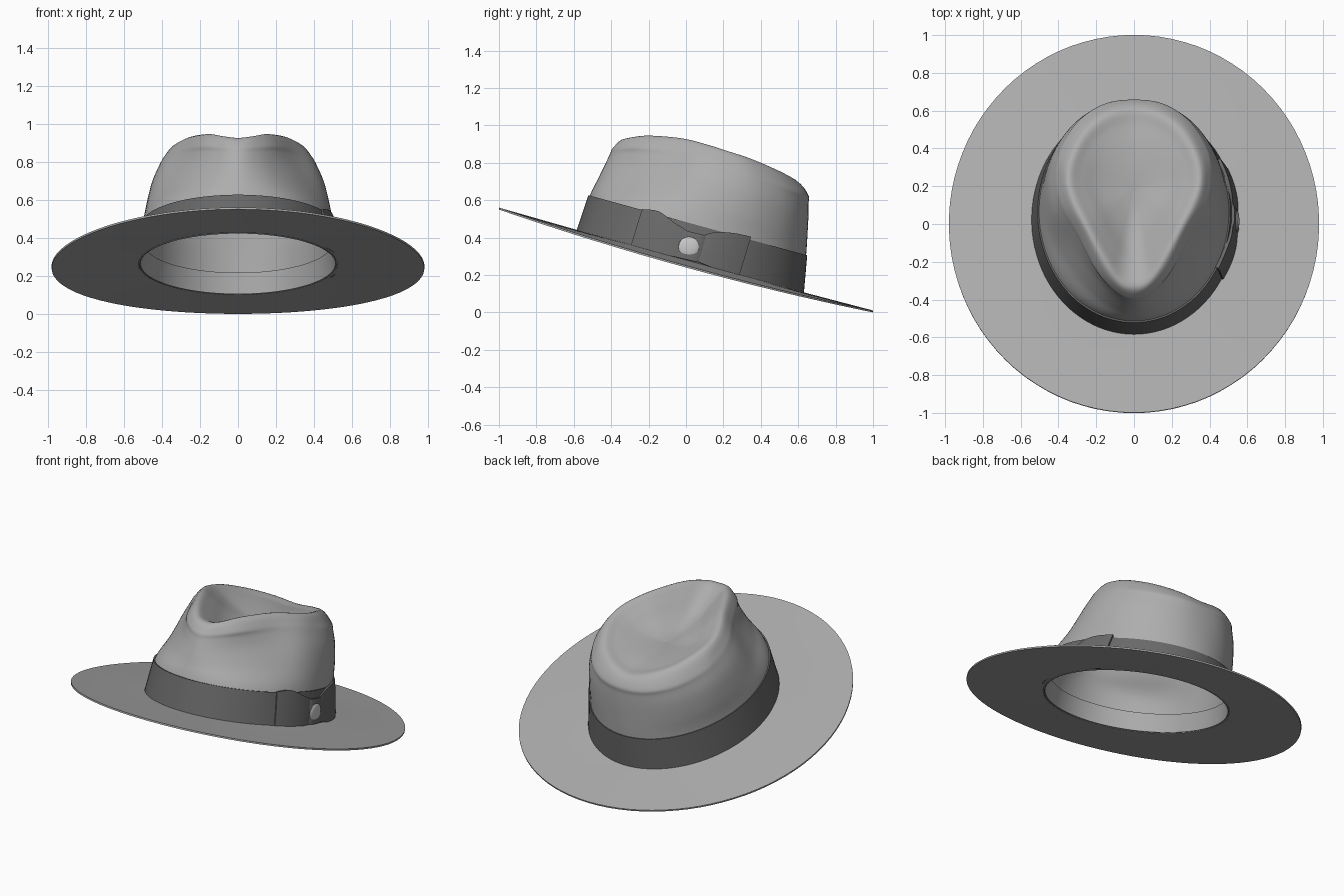
import bpy, math
from mathutils import Vector

if "Cube" in bpy.data.objects:
    bpy.data.objects.remove(bpy.data.objects["Cube"])

SLOPE = 0.275  # backward tilt of the whole hat


def grey(name, g):
    m = bpy.data.materials.new(name)
    m.diffuse_color = (g, g, g, 1)
    m.use_nodes = True
    m.node_tree.nodes["Principled BSDF"].inputs["Base Color"].default_value = m.diffuse_color
    return m


FELT, RIBBON = grey("felt", 0.42), grey("ribbon", 0.14)


def spline(p, n, closed):
    """Catmull-Rom through the points p, n steps per span."""
    m, out = len(p), []
    for i in range(m if closed else m - 1):
        if closed:
            a, b, c, d = p[i - 1], p[i], p[(i + 1) % m], p[(i + 2) % m]
        else:
            a, b, c, d = p[max(i - 1, 0)], p[i], p[i + 1], p[min(i + 2, m - 1)]
        for s in range(n):
            t = s / n
            out.append(b + (c - a) * (0.5 * t) + (a - b * 2.5 + c * 2 - d * 0.5) * t * t
                       + (b * 1.5 - a * 0.5 - c * 1.5 + d * 0.5) * t ** 3)
    return out if closed else out + [p[-1].copy()]


def oval(rx, y0, y1, h):
    """Half oval (front to back) lying in the tilted plane at height h."""
    out = []
    for i in range(10):
        a = math.radians(20 * i)
        y = (y0 + y1) / 2 - (y1 - y0) / 2 * math.cos(a)
        out.append(Vector((rx * math.sin(a), y, h - SLOPE * y)))
    return out


def finish(name, verts, faces, mat, thick=0.0, offset=-1.0):
    me = bpy.data.meshes.new(name)
    me.from_pydata([tuple(v) for v in verts], [], faces)
    me.materials.append(mat)
    ob = bpy.data.objects.new(name, me)
    bpy.context.collection.objects.link(ob)
    bpy.ops.object.select_all(action='DESELECT')
    ob.select_set(True)
    bpy.context.view_layer.objects.active = ob
    if thick:
        m = ob.modifiers.new("thickness", 'SOLIDIFY')
        m.thickness, m.offset = thick, offset
        bpy.ops.object.modifier_apply(modifier=m.name)
    bpy.ops.object.shade_smooth_by_angle(angle=math.radians(40))
    return ob


def loft(name, halves, steps, mat, thick, offset=-1.0, cap=False):
    """Skin mirrored half rings, splined around and along."""
    rings = []
    for h in halves:
        full = h + [Vector((-v.x, v.y, v.z)) for v in h[-2:0:-1]]
        rings.append(spline(full, 5, True))
    n = len(rings[0])
    cols = [spline([r[i] for r in rings], steps, False) for i in range(n)]
    m = len(cols[0])
    verts = [cols[i][k] for k in range(m) for i in range(n)]
    faces = [(k * n + i, k * n + (i + 1) % n, (k + 1) * n + (i + 1) % n, (k + 1) * n + i)
             for k in range(m - 1) for i in range(n)]
    if cap:
        faces.append(tuple((m - 1) * n + i for i in range(n)))
    return finish(name, verts, faces, mat, thick, offset)


# Crown: oval base, pinched wall, teardrop ridge, dished top
base = oval(0.535, -0.578, 0.622, 0.272)
band_top = oval(0.503, -0.515, 0.642, 0.48)
edge = [Vector(p) for p in [
    (0, -.39, .88), (.09, -.355, .885), (.19, -.25, .89), (.29, -.05, .875), (.37, .1, .845),
    (.398, .23, .80), (.388, .37, .745), (.3, .53, .68), (.16, .63, .64), (0, .655, .625)]]
crest = [Vector(p) for p in [
    (0, -.33, .925), (.075, -.305, .933), (.155, -.2, .945), (.25, -.02, .93), (.32, .12, .895),
    (.35, .23, .86), (.335, .35, .82), (.26, .49, .76), (.14, .58, .712), (0, .61, .685)]]
pinch = [0, -.015, -.03, -.012, .014, .024, .022, .014, .006, .004]


def wall_ring(t, amount):
    out = []
    for a, b, p in zip(band_top, edge, pinch):
        v = a.lerp(b, t)
        out.append(v + Vector((v.x, v.y - 0.1, 0)).normalized() * p * amount)
    return out


def dish_ring(s, f):
    return [Vector((v.x * s, 0.2 + (v.y - 0.2) * s, 0.74 + (v.z - 0.74) * f)) for v in crest]


loft("crown", [base, band_top, wall_ring(.35, .75), wall_ring(.65, 1), wall_ring(.87, .55), edge,
               crest, dish_ring(.8, .75), dish_ring(.55, .36), dish_ring(.28, .1),
               dish_ring(.04, 0)],
     5, FELT, 0.014, cap=True)

# Brim: thin disc, drooping a little at the sides
rim = oval(0.98, -1.0, 1.0, 0)
for v in rim:
    v.z = 0.245 - SLOPE * v.y + 0.035 * v.y ** 2
opening = oval(0.527, -0.57, 0.614, 0.275)
loft("brim", [rim] + [[a.lerp(b, t) for a, b in zip(rim, opening)] for t in (.33, .67, 1)],
     3, FELT, 0.01, 0)

# Ribbon band outside, sweatband inside
loft("hat_band", [oval(.543, -.586, .63, .274), oval(.51, -.522, .648, .483)], 2, RIBBON, 0.01)
loft("sweatband", [oval(.518, -.56, .605, .27), oval(.501, -.526, .615, .385)], 2, FELT, 0.006)


# Bow: patches that follow the band wall on the right side
def wall_x(y, h):
    t = (h - .275) / .205
    yc, ry, rx = .0225 + .04 * t, .5975 - .02 * t, .533 - .032 * t
    return rx * math.sqrt(1 - ((y - yc) / ry) ** 2)


def patch(name, keys, puff):
    """keys: (y, bottom height, top height, offset) along the ribbon."""
    cols = spline([Vector(k) for k in keys], 4, False)
    nv, verts = 8, []
    for y0, lo, hi, off in cols:
        for j in range(nv + 1):
            v = j / nv
            h = lo + (hi - lo) * v
            y = y0 + .28 * (h - .275)
            verts.append((wall_x(y, h) + off + puff * math.sin(math.pi * v), y, h - SLOPE * y))
    w = nv + 1
    faces = [(i * w + j, (i + 1) * w + j, (i + 1) * w + j + 1, i * w + j + 1)
             for i in range(len(cols) - 1) for j in range(nv)]
    finish(name, verts, faces, RIBBON, 0.018)


patch("bow_front_wing", [(-.295, .27, .487, .02), (-.21, .27, .50, .024),
                         (-.12, .275, .465, .024), (-.03, .285, .435, .018)], .002)
patch("bow_back_wing", [(.05, .29, .44, .018), (.11, .282, .475, .024),
                        (.2, .272, .495, .025), (.285, .27, .5, .022)], .002)
patch("bow_knot", [(-.06, .282, .435, .018), (-.03, .282, .437, .025),
                   (.035, .285, .44, .025), (.065, .287, .44, .018)], .003)

# Round pin on the knot
bpy.ops.mesh.primitive_uv_sphere_add(segments=32, ring_count=16, radius=0.055,
                                     location=(.546, .015, .35), rotation=(0, math.pi / 2, 0))
pin = bpy.context.object
pin.name = "bow_pin"
pin.scale = (1, 1, .22)
bpy.ops.object.shade_smooth_by_angle(angle=math.radians(40))
